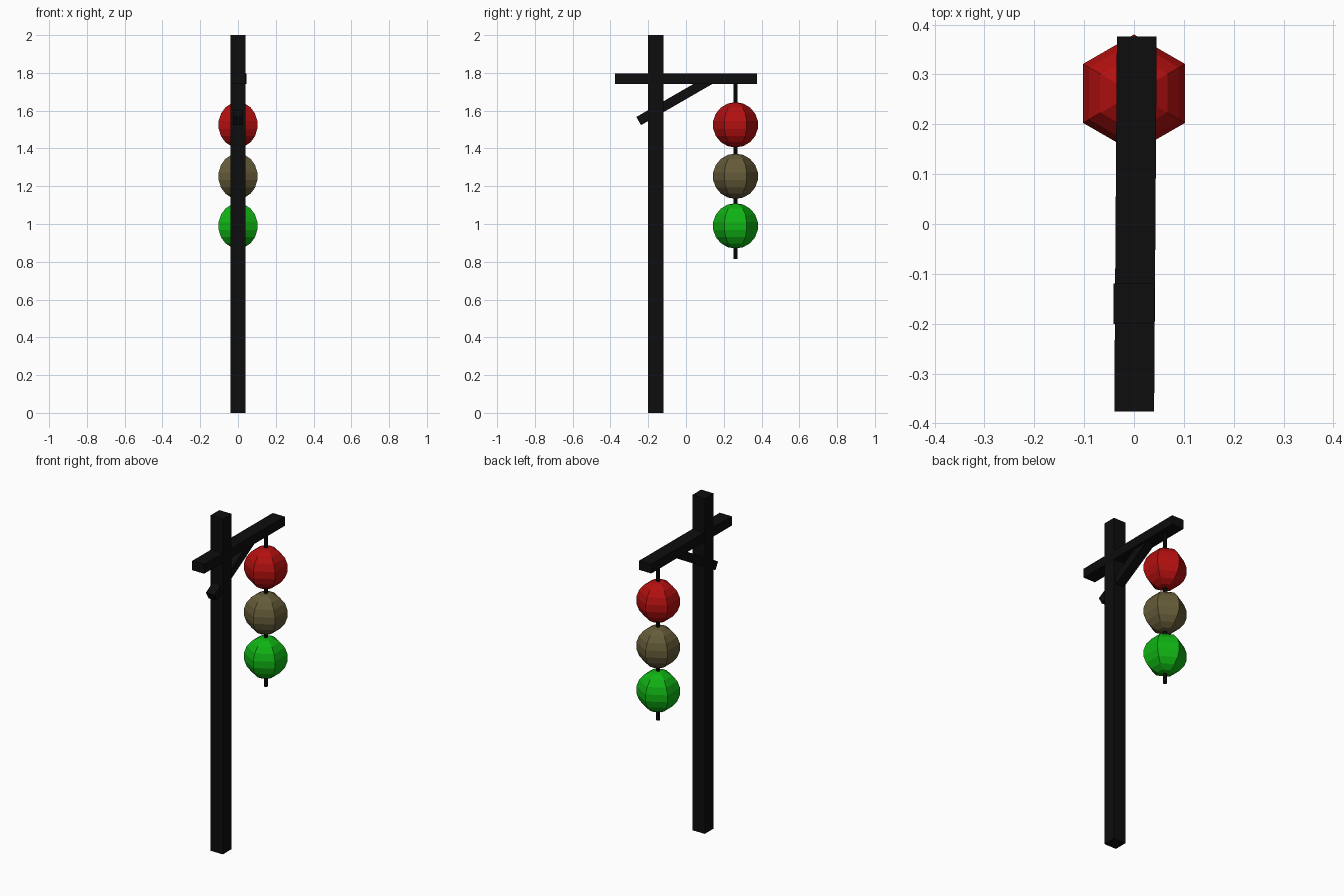
import bpy
from math import radians

cube = bpy.data.objects.get("Cube")
if cube:
    bpy.data.objects.remove(cube, do_unlink=True)


def material(name, rgb):
    mat = bpy.data.materials.new(name)
    mat.use_nodes = True
    color = (*rgb, 1.0)
    mat.diffuse_color = color
    mat.node_tree.nodes["Principled BSDF"].inputs["Base Color"].default_value = color
    return mat


def finish(name, mat):
    obj = bpy.context.object
    obj.name = name
    obj.data.name = name
    obj.data.materials.append(mat)
    return obj


def timber(name, center, size, mat, rotation=(0, 0, 0)):
    bpy.ops.mesh.primitive_cube_add(size=1, location=center)
    obj = finish(name, mat)
    obj.scale = size
    obj.rotation_euler = [radians(a) for a in rotation]
    return obj


black = material("black_wood", (0.004, 0.004, 0.004))
red = material("red", (0.45, 0.005, 0.005))
tan = material("dull_tan", (0.13, 0.105, 0.04))
green = material("green", (0.005, 0.45, 0.007))

# Wooden frame: post, crossbeam and diagonal brace
timber("post", (0, -0.16, 1.0), (0.082, 0.082, 2.0), black)
timber("crossbeam", (0.003, 0, 1.768), (0.08, 0.752, 0.055), black, (0, 0, -0.4))
timber("brace", (0, -0.06, 1.655), (0.055, 0.44, 0.05), black, (30, 0, 0))

# Hanging rod
HANG_Y = 0.262
bpy.ops.mesh.primitive_cylinder_add(vertices=8, radius=0.011, depth=0.94,
                                    location=(0, HANG_Y, 1.285))
finish("hanging_rod", black)

# Six-sided faceted lanterns, corners pointing left and right
for name, z, mat in (("top_lantern", 1.525, red),
                     ("middle_lantern", 1.253, tan),
                     ("bottom_lantern", 0.99, green)):
    bpy.ops.mesh.primitive_uv_sphere_add(segments=6, ring_count=9, radius=0.12,
                                         location=(0, HANG_Y, z),
                                         rotation=(0, 0, radians(0)))
    finish(name, mat)
